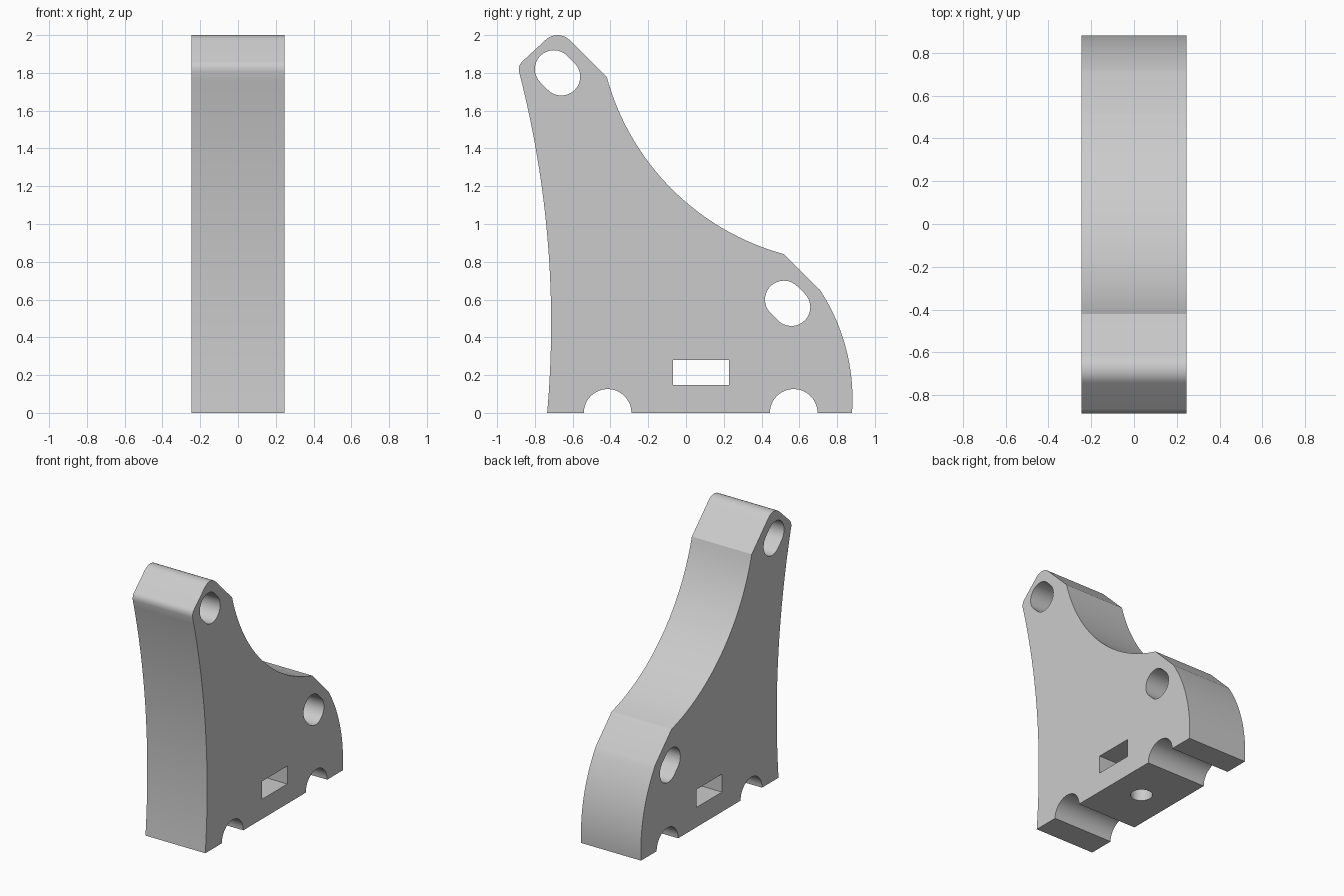
import bpy, bmesh, math
from mathutils import Vector

if "Cube" in bpy.data.objects:
    bpy.data.objects.remove(bpy.data.objects["Cube"], do_unlink=True)

HALF = 0.246  # half thickness of the plate

grey = bpy.data.materials.new("light grey")
grey.use_nodes = True
grey.diffuse_color = (0.6, 0.6, 0.6, 1)
grey.node_tree.nodes["Principled BSDF"].inputs["Base Color"].default_value = (0.6, 0.6, 0.6, 1)


def arc(a, m, b, n):
    """Points of the circular arc from a through m to b, as (y, z)."""
    a, m, b = Vector(a), Vector(m), Vector(b)
    p, q = m - a, b - a
    d = 2 * (p.x * q.y - p.y * q.x)
    pp, qq = p.length_squared, q.length_squared
    c = a + Vector((q.y * pp - p.y * qq, p.x * qq - q.x * pp)) / d
    start = math.atan2(a.y - c.y, a.x - c.x)
    sweep = math.atan2(b.y - c.y, b.x - c.x) - start
    # The sign of d tells which way the arc turns
    sweep = sweep % math.tau if d > 0 else -((-sweep) % math.tau)
    r = (a - c).length
    return [(c.x + r * math.cos(start + sweep * i / n),
             c.y + r * math.sin(start + sweep * i / n)) for i in range(n + 1)]


def extrude(name, outline, half):
    """Solid made from a (y, z) outline, extruded along x."""
    bm = bmesh.new()
    face = bm.faces.new([bm.verts.new((-half, y, z)) for y, z in outline])
    grown = bmesh.ops.extrude_face_region(bm, geom=[face])
    verts = [v for v in grown["geom"] if isinstance(v, bmesh.types.BMVert)]
    bmesh.ops.translate(bm, verts=verts, vec=(2 * half, 0, 0))
    bmesh.ops.recalc_face_normals(bm, faces=bm.faces)
    mesh = bpy.data.meshes.new(name)
    bm.to_mesh(mesh)
    bm.free()
    mesh.materials.append(grey)
    obj = bpy.data.objects.new(name, mesh)
    bpy.context.collection.objects.link(obj)
    return obj


def notch(y, r=0.126):
    return arc((y + r, 0), (y, r), (y - r, 0), 24)


def slot(y, z, r=0.1, shift=0.02):
    """Rounded hole stretched along the falling diagonal."""
    pts = []
    for side, first in ((-1, 45), (1, 225)):
        for i in range(17):
            t = math.radians(first + 180 * i / 16)
            pts.append((y + side * shift + r * math.cos(t),
                        z - side * shift + r * math.sin(t)))
    return pts


# Plate outline: front edge, rounded tip, hollow rear edge, shoulder, notched base
outline = arc((-0.735, 0), (-0.714, 0.47), (-0.885, 1.81), 32)
outline += arc((-0.885, 1.815), (-0.881, 1.84), (-0.865, 1.862), 6)
outline += arc((-0.744, 1.974), (-0.68, 2.0), (-0.616, 1.974), 12)
outline += arc((-0.42, 1.78), (-0.075, 1.185), (0.52, 0.84), 32)
outline += arc((0.71, 0.65), (0.842, 0.36), (0.879, 0), 20)
outline += notch(0.57) + notch(-0.415)
bracket = extrude("bracket_plate", outline, HALF)

# Cutters: two slotted holes, nut pocket and bolt hole from below
cutters = [
    extrude("upper_hole_cutter", slot(-0.68, 1.80), 0.4),
    extrude("lower_hole_cutter", slot(0.538, 0.58), 0.4),
    extrude("nut_pocket_cutter",
            [(-0.07, 0.147), (0.227, 0.147), (0.227, 0.28), (-0.07, 0.28)], 0.4),
]
bpy.ops.mesh.primitive_cylinder_add(vertices=32, radius=0.075, depth=0.6,
                                    location=(0, 0.078, 0.1))
bolt = bpy.context.object
bolt.name = "bolt_hole_cutter"
bolt.data.materials.append(grey)
cutters.append(bolt)

bpy.ops.object.select_all(action="DESELECT")
bpy.context.view_layer.objects.active = bracket
bracket.select_set(True)
for cutter in cutters:
    cutter.hide_render = True
    mod = bracket.modifiers.new(cutter.name, "BOOLEAN")
    mod.operation = "DIFFERENCE"
    mod.solver = "EXACT"
    mod.object = cutter
    bpy.ops.object.modifier_apply(modifier=mod.name)
    bpy.data.objects.remove(cutter, do_unlink=True)

bpy.ops.object.shade_smooth_by_angle(angle=math.radians(22))
